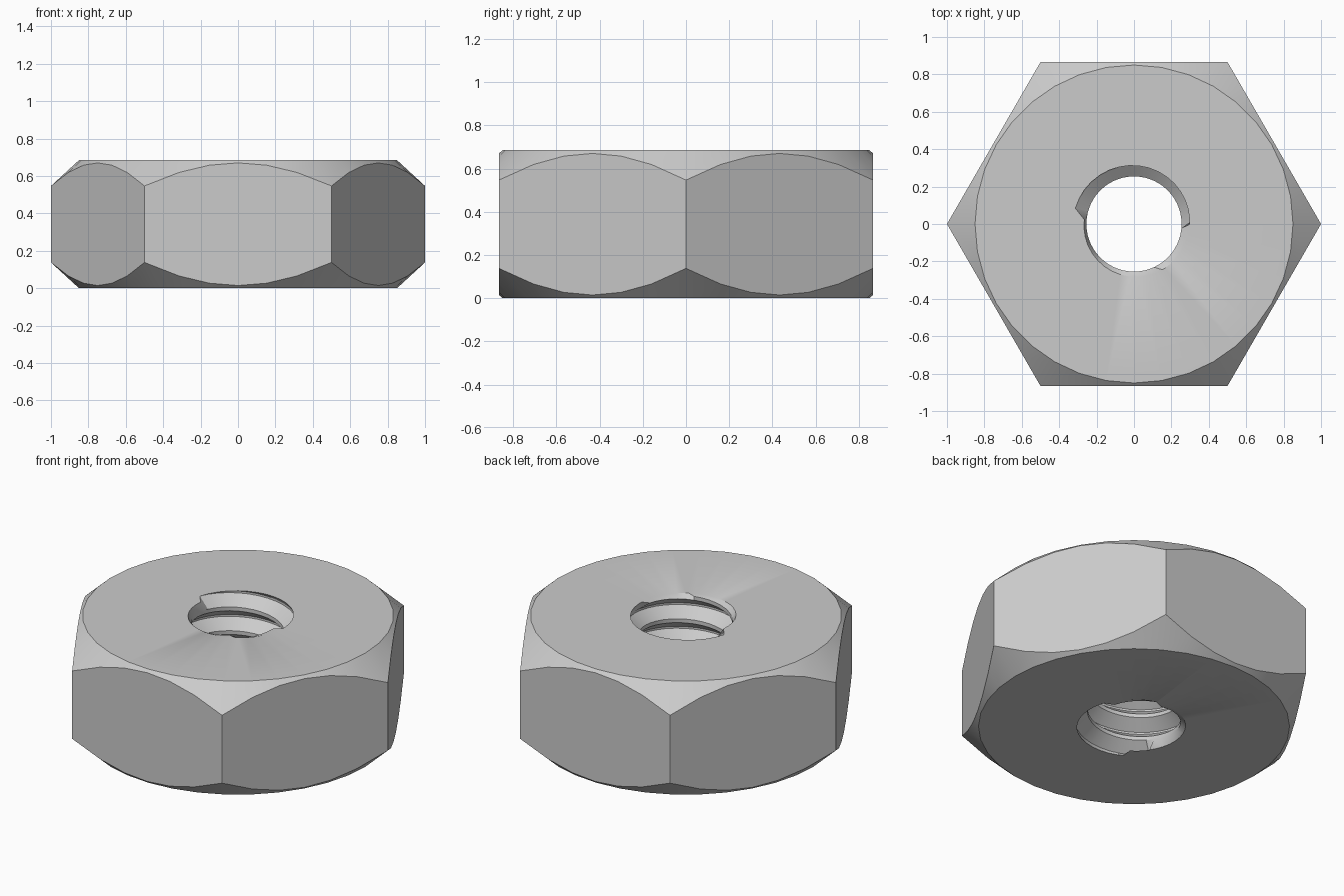
import bpy, bmesh, math
from math import pi, cos, sin, radians

cube = bpy.data.objects.get("Cube")
if cube:
    bpy.data.objects.remove(cube)

HEIGHT = 0.685
FLAT = math.sqrt(3) / 2          # centre to flat side
FACE_R = 0.85                    # flat circle on top and bottom
SLOPE = 0.92                     # chamfer fall per unit radius
MINOR, MAJOR = 0.255, 0.325      # thread radii
PITCH = 0.143
SEGS = 36
ROOT_ANGLE = radians(165)        # where the groove leaves the top

steel = bpy.data.materials.new("grey steel")
steel.use_nodes = True
steel.diffuse_color = (0.6, 0.6, 0.6, 1)
steel.node_tree.nodes["Principled BSDF"].inputs["Base Color"].default_value = (0.6, 0.6, 0.6, 1)

bm = bmesh.new()


def ring(radius, height):
    """Closed loop of vertices; radius and height are functions of the angle."""
    angles = [2 * pi * i / SEGS for i in range(SEGS)]
    return [bm.verts.new((radius(a) * cos(a), radius(a) * sin(a), height(a))) for a in angles]


def hex_radius(a):
    return FLAT / cos(a % (pi / 3) - pi / 6)


def drop(a):
    return (hex_radius(a) - FACE_R) * SLOPE


# Threaded bore: a ridge profile swept along a helix, then trimmed flat
profile = [(0.0, MAJOR), (0.08, MAJOR), (0.46, MINOR), (0.62, MINOR)]
turns = range(-2, int(HEIGHT / PITCH) + 3)
columns = []
for i in range(SEGS + 1):
    a = ROOT_ANGLE + 2 * pi * i / SEGS
    base = HEIGHT % PITCH + PITCH * i / SEGS
    columns.append([bm.verts.new((r * cos(a), r * sin(a), base + PITCH * (t + f)))
                    for t in turns for f, r in profile])
for left, right in zip(columns, columns[1:]):
    for k in range(len(left) - 1):
        bm.faces.new((left[k], right[k], right[k + 1], left[k + 1]))
bmesh.ops.remove_doubles(bm, verts=bm.verts, dist=1e-5)
for z, direction in ((0, -1), (HEIGHT, 1)):
    bmesh.ops.bisect_plane(bm, geom=bm.verts[:] + bm.edges[:] + bm.faces[:], dist=1e-5,
                           plane_co=(0, 0, z), plane_no=(0, 0, direction), clear_outer=True)

# Spiral lead-in at both mouths of the bore
bottom_root = ROOT_ANGLE - 2 * pi * HEIGHT / PITCH
for v in bm.verts:
    a = math.atan2(v.co.y, v.co.x)
    if abs(v.co.z - HEIGHT) < 1e-4:
        part = ((a - ROOT_ANGLE) / (2 * pi) - 1e-4) % 1
    elif abs(v.co.z) < 1e-4:
        part = ((bottom_root - a) / (2 * pi) - 1e-4) % 1
    else:
        continue
    r = 0.265 + 0.06 * part
    v.co.x, v.co.y = r * cos(a), r * sin(a)
mouths = [e for e in bm.edges if e.is_boundary]

# Hexagonal sides with conical chamfers
rings = [ring(lambda a: FACE_R, lambda a: 0),
         ring(hex_radius, drop),
         ring(hex_radius, lambda a: HEIGHT - drop(a)),
         ring(lambda a: FACE_R, lambda a: HEIGHT)]
for low, high in zip(rings, rings[1:]):
    for i in range(SEGS):
        j = (i + 1) % SEGS
        bm.faces.new((low[i], low[j], high[j], high[i]))

# Flat annular faces on top and bottom
for loop, z in ((rings[0], 0), (rings[3], HEIGHT)):
    rim = [bm.edges.get((loop[i - 1], loop[i])) for i in range(SEGS)]
    inner = [e for e in mouths if all(abs(v.co.z - z) < 1e-4 for v in e.verts)]
    bmesh.ops.triangle_fill(bm, edges=rim + inner, use_beauty=True)

bmesh.ops.recalc_face_normals(bm, faces=bm.faces)
mesh = bpy.data.meshes.new("hex_nut")
bm.to_mesh(mesh)
bm.free()
mesh.materials.append(steel)

nut = bpy.data.objects.new("hex_nut", mesh)
bpy.context.collection.objects.link(nut)
bpy.ops.object.select_all(action='DESELECT')
nut.select_set(True)
bpy.context.view_layer.objects.active = nut
bpy.ops.object.shade_smooth_by_angle(angle=radians(30))
